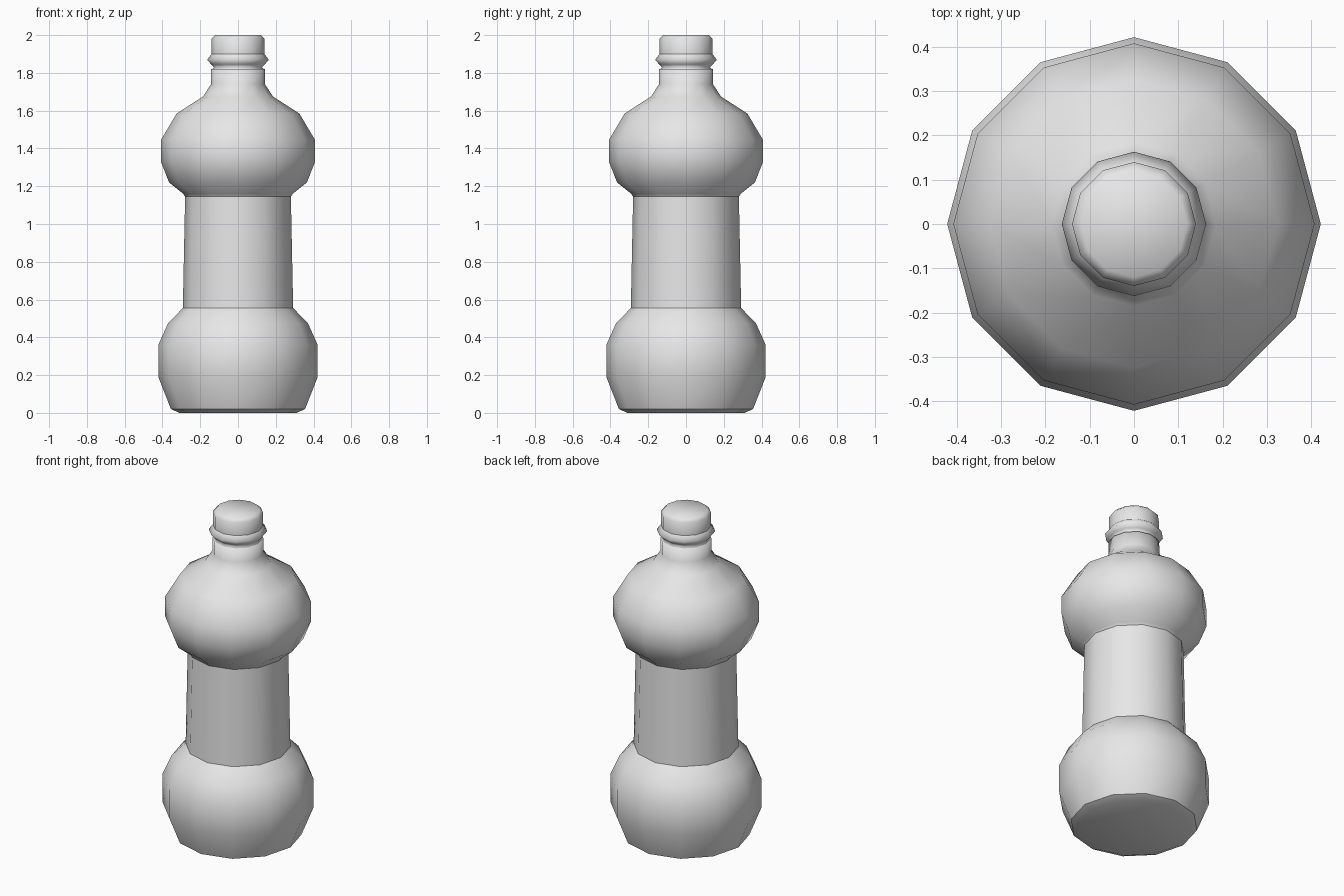
import bpy
import bmesh
from math import cos, sin, tau

SIDES = 12

cube = bpy.data.objects.get("Cube")
if cube:
    bpy.data.objects.remove(cube, do_unlink=True)

grey = bpy.data.materials.new("plain grey")
grey.use_nodes = True
grey.diffuse_color = (0.8, 0.8, 0.8, 1)
grey.node_tree.nodes["Principled BSDF"].inputs["Base Color"].default_value = (0.8, 0.8, 0.8, 1)


def lathe(name, profile, creases=()):
    """Turn a (radius, height) profile into a closed smooth solid; creases are ring indices."""
    bm = bmesh.new()
    rings = [[bm.verts.new((r * cos(tau * i / SIDES), r * sin(tau * i / SIDES), z))
              for i in range(SIDES)] for r, z in profile]
    for low, high in zip(rings, rings[1:]):
        for i in range(SIDES):
            j = (i + 1) % SIDES
            bm.faces.new((low[i], low[j], high[j], high[i]))
    bm.faces.new(rings[0][::-1])
    bm.faces.new(rings[-1])
    for face in bm.faces:
        face.smooth = True
    for k in creases:
        for i in range(SIDES):
            bm.edges.get((rings[k][i], rings[k][(i + 1) % SIDES])).smooth = False
    mesh = bpy.data.meshes.new(name)
    bm.to_mesh(mesh)
    bm.free()
    mesh.materials.append(grey)
    obj = bpy.data.objects.new(name, mesh)
    bpy.context.collection.objects.link(obj)
    return obj


# Bottle: base bulb, slim grip, upper bulb, shoulder and neck
lathe("bottle_body", [
    (0.31, 0), (0.355, 0.02), (0.422, 0.19), (0.422, 0.36), (0.37, 0.475), (0.292, 0.555),
    (0.28, 1.145), (0.29, 1.16), (0.365, 1.22), (0.408, 1.33), (0.408, 1.445),
    (0.325, 1.585), (0.185, 1.675), (0.143, 1.74), (0.143, 1.82),
], creases=(1, 5, 6))

# Screw cap with its flared collar
lathe("cap", [
    (0.143, 1.81), (0.128, 1.83), (0.142, 1.845), (0.163, 1.87), (0.14, 1.9),
    (0.14, 1.98), (0.12, 2.0),
], creases=(0, 4))
